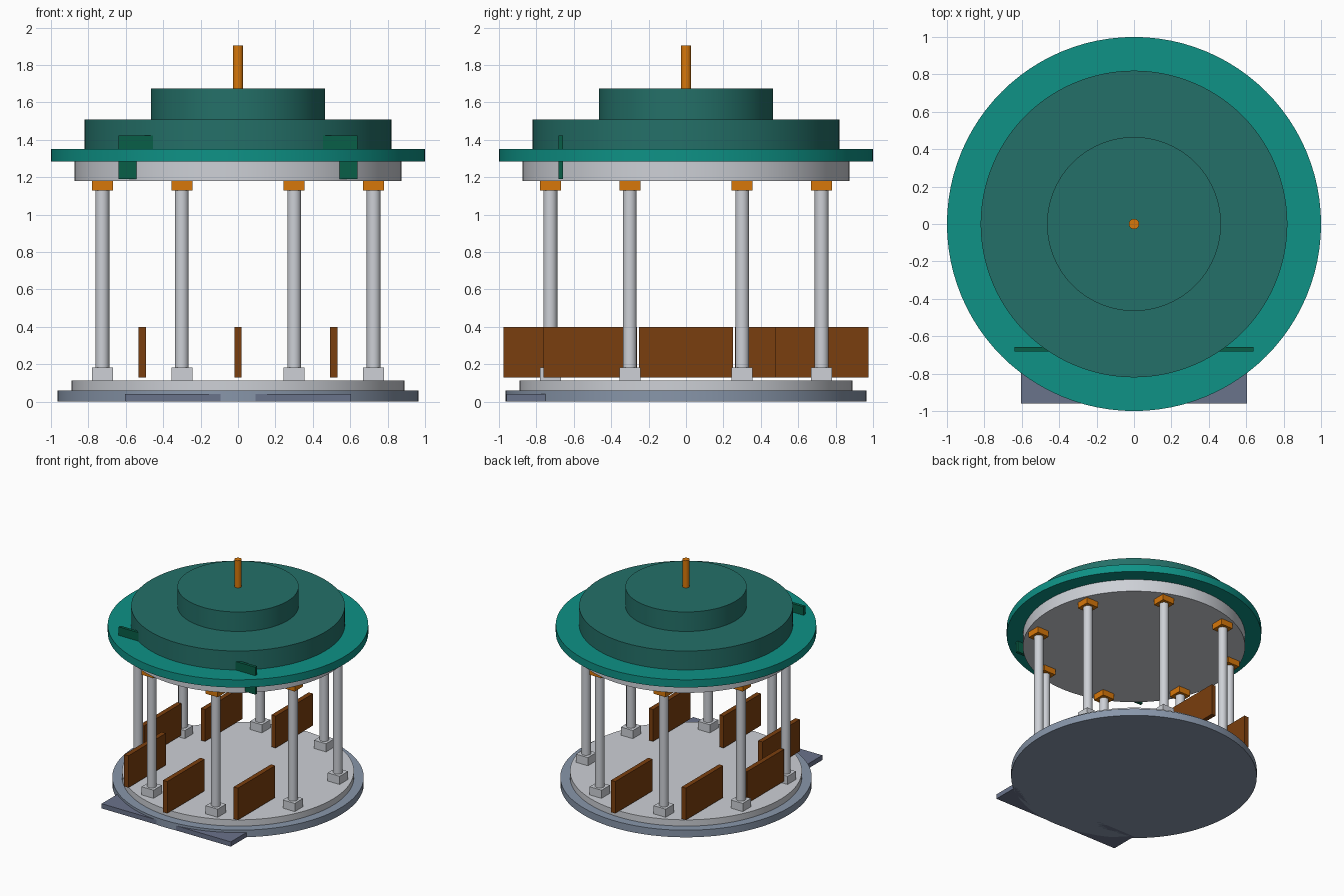
import bpy, math

if "Cube" in bpy.data.objects:
    bpy.data.objects.remove(bpy.data.objects["Cube"])


def material(name, r, g, b):
    """Flat colour given as 0-255 sRGB, stored as linear."""
    lin = [(c / 255 / 12.92) if c / 255 <= 0.04045 else ((c / 255 + 0.055) / 1.055) ** 2.4
           for c in (r, g, b)]
    m = bpy.data.materials.new(name)
    m.diffuse_color = (*lin, 1)
    m.use_nodes = True
    m.node_tree.nodes["Principled BSDF"].inputs["Base Color"].default_value = m.diffuse_color
    return m


STONE = material("light stone", 205, 208, 214)
PLINTH = material("blue grey stone", 136, 150, 170)
STEP = material("slate", 106, 115, 139)
TEAL = material("teal", 14, 146, 134)
DARK_TEAL = material("dark teal", 36, 112, 104)
GREEN = material("dark green", 8, 94, 71)
ORANGE = material("amber", 215, 119, 10)
BROWN = material("brown", 122, 62, 14)


def cylinder(name, radius, z0, z1, mat, x=0, y=0, sides=96):
    bpy.ops.mesh.primitive_cylinder_add(vertices=sides, radius=radius, depth=z1 - z0,
                                        location=(x, y, (z0 + z1) / 2))
    ob = bpy.context.object
    ob.name = name
    ob.data.materials.append(mat)
    bpy.ops.object.shade_smooth_by_angle(angle=math.radians(35))
    return ob


def box(name, x, y, z0, z1, sx, sy, mat):
    bpy.ops.mesh.primitive_cube_add(size=1, location=(x, y, (z0 + z1) / 2))
    ob = bpy.context.object
    ob.name = name
    ob.scale = (sx, sy, z1 - z0)
    bpy.ops.object.transform_apply(location=False, rotation=False, scale=True)
    ob.data.materials.append(mat)
    return ob


# Round base, floor and entrance step
cylinder("base_disc", 0.965, 0, 0.06, PLINTH)
cylinder("floor_disc", 0.89, 0.06, 0.113, STONE)
box("front_step", 0, -0.84, 0, 0.04, 1.21, 0.24, STEP)

# Eight columns with square feet and capitals
for i in range(8):
    a = math.radians(22.5 + 45 * i)
    x, y = 0.785 * math.cos(a), 0.785 * math.sin(a)
    cylinder(f"column_{i}", 0.037, 0.113, 1.18, STONE, x, y, 24)
    box(f"column_foot_{i}", x, y, 0.113, 0.182, 0.112, 0.112, STONE)
    box(f"column_capital_{i}", x, y, 1.13, 1.18, 0.112, 0.112, ORANGE)

# Six parallel side panels between the columns
for i in range(2, 8):
    a = math.radians(45 * i)
    box(f"side_panel_{i}", 0.725 * math.cos(a), 0.725 * math.sin(a),
        0.13, 0.40, 0.04, 0.50, BROWN)

# Ceiling ring, tiered roof and finial
cylinder("ceiling_disc", 0.873, 1.18, 1.285, STONE)
cylinder("roof_eave", 1.0, 1.285, 1.35, TEAL)
cylinder("roof_lower_tier", 0.82, 1.35, 1.51, DARK_TEAL)
cylinder("roof_upper_tier", 0.465, 1.51, 1.675, DARK_TEAL)
cylinder("finial", 0.028, 1.675, 1.905, ORANGE, sides=24)

# Front board running through the roof
box("front_board", 0, -0.67, 1.19, 1.422, 1.28, 0.025, GREEN)
